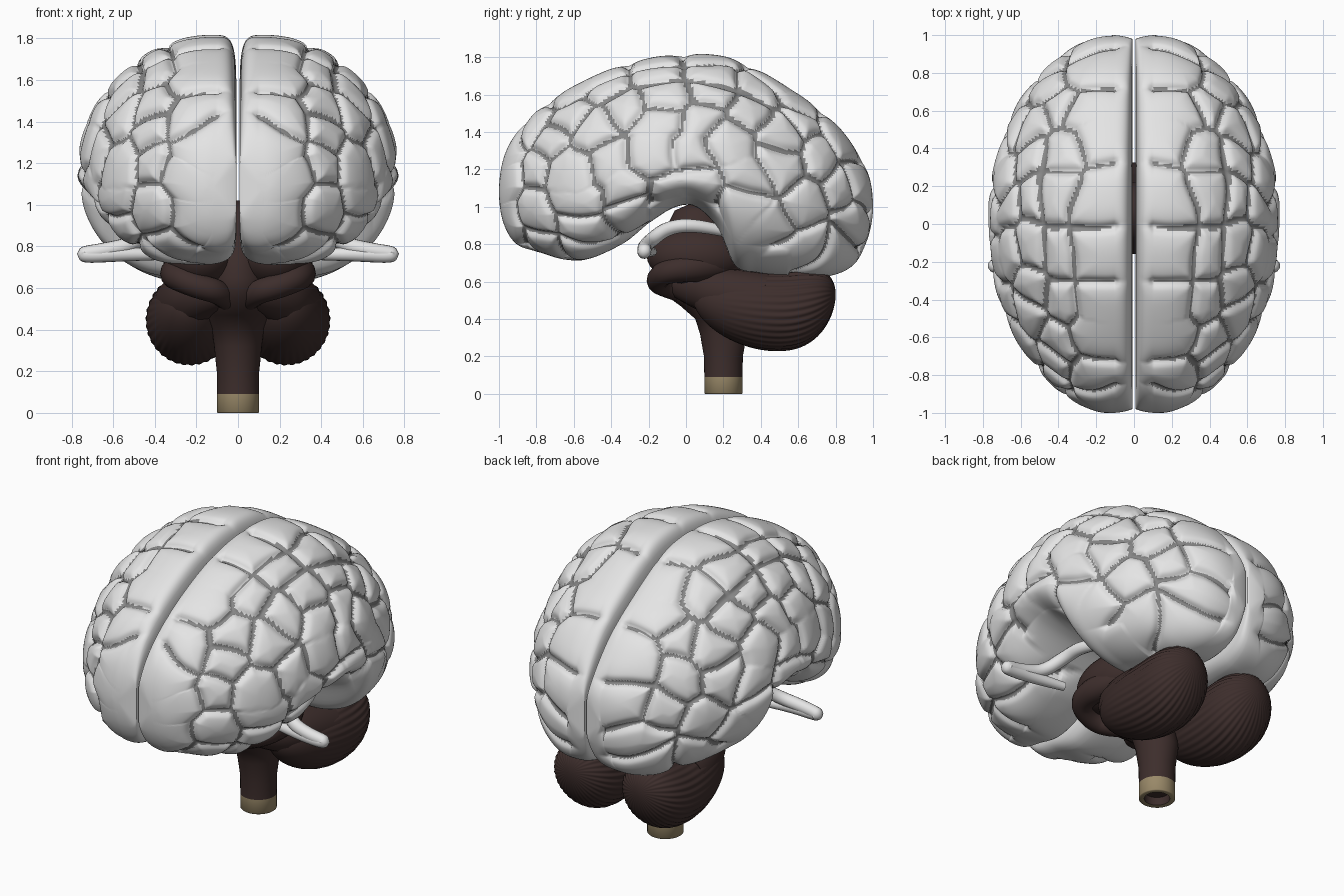
import bpy, bmesh, math
from mathutils import Vector, noise, kdtree

if "Cube" in bpy.data.objects:
    bpy.data.objects.remove(bpy.data.objects["Cube"])


def material(name, rgb):
    m = bpy.data.materials.new(name)
    m.diffuse_color = (*rgb, 1)
    m.use_nodes = True
    m.node_tree.nodes["Principled BSDF"].inputs["Base Color"].default_value = m.diffuse_color
    return m


CORTEX = material("pale grey cortex", (0.78, 0.78, 0.78))
GROOVE = material("mid grey groove", (0.24, 0.24, 0.24))
BROWN = material("dark brown", (0.047, 0.027, 0.025))
TAN = material("tan", (0.32, 0.25, 0.14))


def finish(ob, mats, mirror=False):
    for m in mats:
        ob.data.materials.append(m)
    for p in ob.data.polygons:
        p.use_smooth = True
    if mirror:
        ob.modifiers.new("mirror", 'MIRROR')
    return ob


def loft(name, rings, cap=True):
    """Skin a list of equal closed rings into a mesh object."""
    bm = bmesh.new()
    vs = [[bm.verts.new(p) for p in r] for r in rings]
    n = len(rings[0])
    for a, b in zip(vs, vs[1:]):
        for j in range(n):
            k = (j + 1) % n
            bm.faces.new((a[j], a[k], b[k], b[j]))
    if cap:
        bm.faces.new(vs[0][::-1])
        bm.faces.new(vs[-1])
    bmesh.ops.recalc_face_normals(bm, faces=bm.faces)
    me = bpy.data.meshes.new(name)
    bm.to_mesh(me)
    bm.free()
    ob = bpy.data.objects.new(name, me)
    bpy.context.collection.objects.link(ob)
    return ob


def tube(name, pts, mat):
    """Smooth mirrored tube through (x, y, z, radius) points."""
    cu = bpy.data.curves.new(name, 'CURVE')
    cu.dimensions = '3D'
    cu.bevel_depth = 1
    cu.bevel_resolution = 5
    cu.use_fill_caps = True
    sp = cu.splines.new('NURBS')
    sp.points.add(len(pts) - 1)
    for q, (x, y, z, r) in zip(sp.points, pts):
        q.co = (x, y, z, 1)
        q.radius = r
    sp.order_u = 3
    sp.use_endpoint_u = True
    sp.resolution_u = 8
    tmp = bpy.data.objects.new(name, cu)
    bpy.context.collection.objects.link(tmp)
    dg = bpy.context.evaluated_depsgraph_get()
    me = bpy.data.meshes.new_from_object(tmp.evaluated_get(dg))
    bpy.data.objects.remove(tmp)
    me.materials.clear()
    ob = bpy.data.objects.new(name, me)
    bpy.context.collection.objects.link(ob)
    return finish(ob, [mat], True)


# ---- cerebrum: sections along y (angle, half width, top, bottom, widest height)
SECT = [(0, .14, 1.08, 1.08, 1.08), (12, .24, 1.25, .92, 1.08), (25, .38, 1.40, .80, 1.07),
        (40, .52, 1.54, .75, 1.06), (55, .65, 1.66, .71, 1.08), (70, .735, 1.76, .80, 1.12),
        (80, .765, 1.80, .93, 1.14), (87, .775, 1.815, 1.0, 1.15), (93, .775, 1.82, 1.0, 1.15),
        (100, .77, 1.81, .88, 1.13), (105, .76, 1.79, .69, 1.10), (112, .73, 1.74, .65, 1.07),
        (125, .655, 1.62, .63, 1.05), (140, .53, 1.48, .63, 1.03), (155, .38, 1.31, .70, 1.01),
        (168, .26, 1.17, .85, 1.0), (180, .14, 1.0, 1.0, 1.0)]


def section(a):
    i = max(k for k in range(len(SECT) - 1) if SECT[k][0] <= a)
    p, q = SECT[i], SECT[i + 1]
    o, r = SECT[max(i - 1, 0)], SECT[min(i + 2, len(SECT) - 1)]
    h = q[0] - p[0]
    t = (a - p[0]) / h
    out = []
    for c in range(1, 5):
        m0 = h * (q[c] - o[c]) / (q[0] - o[0])
        m1 = h * (r[c] - p[c]) / (r[0] - p[0])
        out.append((2*t**3 - 3*t*t + 1) * p[c] + (t**3 - 2*t*t + t) * m0
                   + (3*t*t - 2*t**3) * q[c] + (t**3 - t*t) * m1)
    return out


def surface(a, th):
    w, top, bot, zc = section(a)
    c, s = math.cos(math.radians(th)), math.sin(math.radians(th))
    x0 = .12 if s > 0 else max(.12, .4 * w)
    k = min(1, math.sin(math.radians(a)) * 5)
    if c > 0:
        x = x0 + (w - x0) * c
    else:
        x = x0 - (x0 - .007) * k * (1 - (1 - abs(c)) ** 3.2) ** .8
    z = zc + s * ((top - zc) if s > 0 else (zc - bot))
    return Vector((x, -math.cos(math.radians(a)), z))


# folds: each is one or more centres (y, angle round the section)
FOLDS = [[(.15, 82)], [(-.17, 82)], [(-.45, 82), (-.6, 80)], [(.45, 80), (.62, 75)], [(.84, 75)],
         [(-.83, 72)], [(.15, 62)], [(-.16, 62)], [(.38, 62)], [(-.42, 60)], [(.64, 52)],
         [(-.65, 50)], [(.14, 46)], [(-.13, 45)], [(.34, 44)], [(-.34, 42)],
         [(-.15, 29), (-.17, 12)], [(.09, 30), (.05, 12)], [(-.43, 14), (-.33, -10)],
         [(-.64, 14), (-.6, -8)], [(-.83, 22)], [(-.82, -22)], [(-.57, -35)], [(-.58, -70)],
         [(-.30, -30)], [(-.48, 33)], [(-.74, 38)], [(.26, 20), (.34, 8)], [(.53, 40)],
         [(.52, 17)], [(.74, 30)], [(.86, 15)], [(.64, -6)], [(.32, -16), (.45, -24)],
         [(.91, -18)], [(.62, -40)], [(.82, -48)], [(.05, -18), (-.12, -20)], [(-.78, -68)],
         [(-.95, 75), (-.97, 10), (-.95, -50)], [(.96, 40)]]
seeds = [(surface(math.degrees(math.acos(-y)), t), g) for g, f in enumerate(FOLDS) for y, t in f]
group = [g for _, g in seeds]
tree = kdtree.KDTree(len(seeds))
for i, (s, _) in enumerate(seeds):
    tree.insert(s, i)
tree.balance()


def fold_border(p):
    """Distance from p to the edge of its fold."""
    near = tree.find_n(p, 7)
    s1, i1, d1 = near[0]
    return min((d * d - d1 * d1) / (2 * (s1 - s).length)
               for s, i, d in near[1:] if group[i] != group[i1])


NA = 230
angles = [1 + 178 * i / NA for i in range(NA + 1)]
thetas = [-105 + 220 * j / 220 for j in range(220)] + [115 + 140 * j / 30 for j in range(30)]
cerebrum = loft("cerebrum", [[surface(a, t) for t in thetas] for a in angles])
me = cerebrum.data
normals = [v.normal.copy() for v in me.vertices]
border = []
for i, v in enumerate(me.vertices):
    y, th = v.co.y, thetas[i % len(thetas)]
    b = fold_border(v.co + noise.noise_vector(v.co * 3.5) * .06)
    # inner wall and the underside above the cerebellum stay smooth
    fade = max(0, (th - 92) / 18, (-88 - th) / 10)
    if -.2 < y < .55:
        fade = max(fade, (-42 - th) / 10)
    border.append(b + .1 * fade)
for i, v in enumerate(me.vertices):
    b = border[i]
    v.co -= normals[i] * (.026 * math.exp(-(b / .024) ** 2) + .014 * math.exp(-(b / .07) ** 2))
finish(cerebrum, [CORTEX, GROOVE], True)
for p in me.polygons:
    limit = .0125 + .008 * noise.noise(p.center * 5)
    if sum(border[k] for k in p.vertices) / len(p.vertices) < limit:
        p.material_index = 1

# ---- cerebellum: two ribbed lobes
rings = []
for i in range(37):
    u = -math.cos(math.pi * (.01 + .98 * i / 36))
    r = math.sqrt(1 - abs(u) ** (1.8 if u < 0 else 3.2))
    y = .48 + u * (.44 if u < 0 else .32)
    zc = .445 + (.085 * u * u if u > 0 else .06 * u * u)
    rib = .017 * min(1, max(0, u + .7))
    ring = []
    for j in range(200):
        t = 2 * math.pi * j / 200
        k = r * (1 + rib * math.sin(34 * t + 2 * u))
        ring.append((.232 + .21 * k * math.cos(t), y, zc + .215 * k * math.sin(t)))
    rings.append(ring)
finish(loft("cerebellum", rings), [BROWN], True)

# ---- brain stem with hollow tan cut end: (z, centre y, x radius, y radius)
STEM = [(.05, .2, .005, .005), (.05, .2, .07, .07), (.002, .2, .072, .072), (0, .2, .098, .098),
        (.004, .2, .102, .102), (.09, .2, .102, .102), (.20, .2, .102, .104), (.32, .2, .115, .125),
        (.40, .18, .125, .13), (.47, .12, .15, .15), (.55, .06, .16, .20), (.65, .04, .15, .20),
        (.75, .05, .14, .18), (.90, .06, .13, .16), (.98, .06, .10, .12), (1.02, .06, .03, .03)]
N = 40
stem = loft("brain_stem", [[(rx * math.cos(2 * math.pi * j / N), y + ry * math.sin(2 * math.pi * j / N), z)
                            for j in range(N)] for z, y, rx, ry in STEM])
finish(stem, [BROWN, TAN])
for p in stem.data.polygons:
    c = p.center
    if c.z < .091 and math.hypot(c.x, c.y - .2) > .076:
        p.material_index = 1
bpy.context.view_layer.objects.active = stem
stem.select_set(True)
bpy.ops.object.shade_smooth_by_angle(angle=math.radians(50))

# ---- deep brown core on each side
rings = []
for i in range(21):
    f = math.pi * (.02 + .96 * i / 20)
    rings.append([(.18 + .18 * math.sin(f) * math.cos(2 * math.pi * j / 32), .06 - .27 * math.cos(f),
                   .74 + .16 * math.sin(f) * math.sin(2 * math.pi * j / 32)) for j in range(32)])
finish(loft("thalamus", rings), [BROWN], True)
tube("peduncle", [(.04, 0, .53, .05), (.08, -.13, .58, .06), (.2, -.16, .61, .06),
                  (.31, -.1, .66, .065), (.29, .1, .68, .085), (.2, .25, .70, .07)], BROWN)
tube("cerebellar_stalk", [(.07, -.02, .58, .08), (.16, .05, .57, .11), (.25, .2, .54, .14),
                          (.27, .42, .50, .15)], BROWN)

# ---- pale curved horn that pokes out below each side
tube("side_horn", [(.36, .2, .87, .03), (.41, .05, .905, .036), (.42, -.1, .89, .038),
                   (.50, -.2, .81, .038), (.64, -.225, .78, .038), (.75, -.22, .765, .036),
                   (.72, -.225, .755, .036), (.55, -.22, .765, .036), (.36, -.18, .76, .025)], CORTEX)
